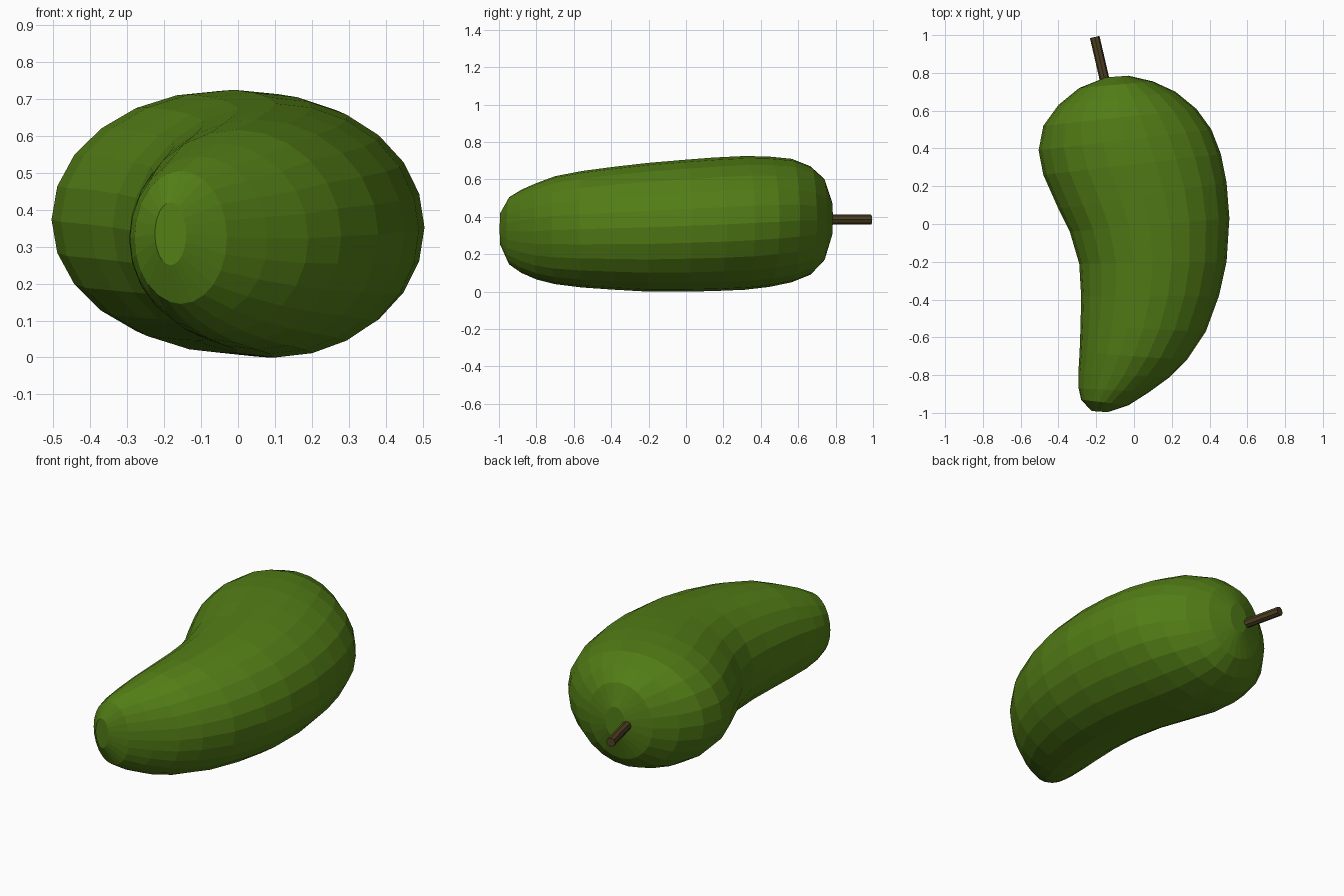
import bpy, bmesh
from math import sin, cos, pi
from mathutils import Vector

if "Cube" in bpy.data.objects:
    bpy.data.objects.remove(bpy.data.objects["Cube"])


def material(name, rgb):
    m = bpy.data.materials.new(name)
    m.diffuse_color = (*rgb, 1)
    m.use_nodes = True
    m.node_tree.nodes["Principled BSDF"].inputs["Base Color"].default_value = m.diffuse_color
    return m


# fruit body: tilted elliptical sections (left x, left y, right x, right y, bottom z, top z)
SECTIONS = [
    (-.15, .776, -.03, .785, .30, .48),
    (-.29, .72, .10, .755, .165, .605),
    (-.40, .63, .22, .70, .09, .67),
    (-.48, .52, .33, .61, .05, .71),
    (-.505, .39, .41, .50, .025, .722),
    (-.48, .26, .46, .37, .01, .725),
    (-.40, .08, .49, .22, .003, .717),
    (-.34, -.04, .505, .03, .0, .705),
    (-.29, -.21, .49, -.20, .0, .688),
    (-.28, -.38, .45, -.38, .01, .668),
    (-.283, -.54, .38, -.57, .022, .645),
    (-.288, -.68, .28, -.72, .04, .617),
    (-.295, -.79, .19, -.81, .065, .58),
    (-.293, -.87, .08, -.89, .10, .545),
    (-.28, -.93, -.03, -.96, .145, .505),
    (-.225, -.99, -.14, -.996, .25, .42),
]
SIDES = 24

bm = bmesh.new()
rings = []
for lx, ly, rx, ry, z0, z1 in SECTIONS:
    left, right = Vector((lx, ly, 0)), Vector((rx, ry, 0))
    mid, half = (left + right) / 2, (right - left) / 2
    mid.z = (z0 + z1) / 2
    up = Vector((0, 0, (z1 - z0) / 2))
    rings.append([bm.verts.new(mid + half * cos(2 * pi * i / SIDES) + up * sin(2 * pi * i / SIDES))
                  for i in range(SIDES)])
for a, b in zip(rings, rings[1:]):
    for i in range(SIDES):
        j = (i + 1) % SIDES
        bm.faces.new((a[i], a[j], b[j], b[i]))
bm.faces.new(rings[0])
bm.faces.new(rings[-1])
bmesh.ops.recalc_face_normals(bm, faces=bm.faces)
mesh = bpy.data.meshes.new("fruit_body")
bm.to_mesh(mesh)
bm.free()
body = bpy.data.objects.new("fruit_body", mesh)
bpy.context.collection.objects.link(body)
mesh.materials.append(material("green_skin", (.085, .205, .008)))

# stem
start, end = Vector((-.15, .74, .385)), Vector((-.208, .99, .385))
axis = end - start
bpy.ops.mesh.primitive_cylinder_add(vertices=8, radius=.026, depth=axis.length,
                                    location=(start + end) / 2,
                                    rotation=axis.to_track_quat('Z', 'Y').to_euler())
stem = bpy.context.object
stem.name = "stem"
stem.data.materials.append(material("brown_stem", (.075, .05, .016)))
